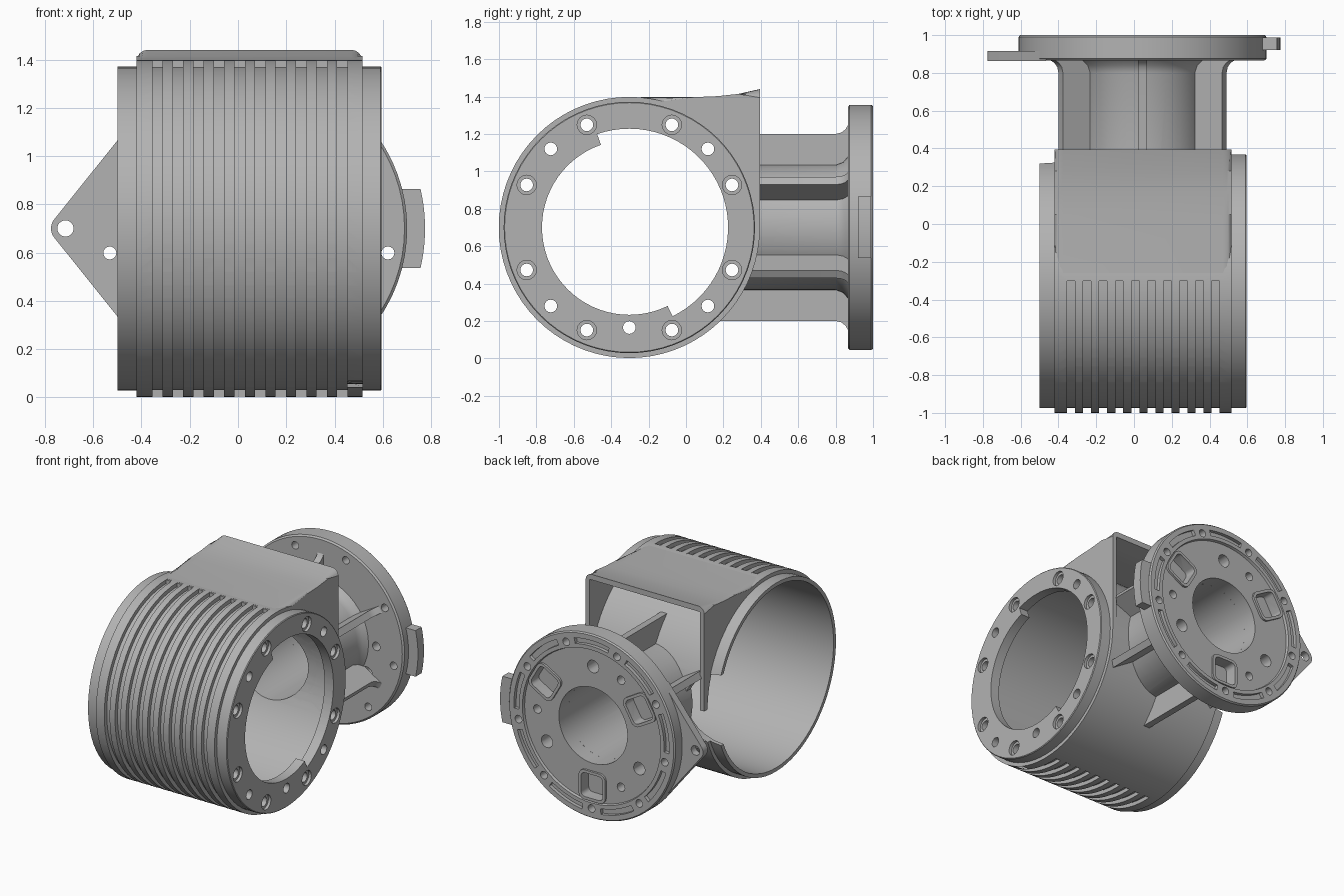
import bpy, bmesh, math
from math import cos, sin, radians, pi

if "Cube" in bpy.data.objects:
    bpy.data.objects.remove(bpy.data.objects["Cube"])

CX, CY, CZ = 0.045, -0.303, 0.70   # axis of the neck (x), barrel (y), both (z)
R, BORE, NECK_BORE = 0.698, 0.645, 0.27

metal = bpy.data.materials.new("cast grey metal")
metal.use_nodes = True
GREY = (0.45, 0.45, 0.45, 1)
metal.diffuse_color = GREY
metal.node_tree.nodes["Principled BSDF"].inputs["Base Color"].default_value = GREY


def place(axis, a, b, t):
    return (t, CY + a, CZ + b) if axis == 'x' else (CX + a, t, CZ + b)


def prism(bm, axis, pts, t0, t1):
    """Extrude a flat outline along an axis."""
    lo = [bm.verts.new(place(axis, a, b, t0)) for a, b in pts]
    hi = [bm.verts.new(place(axis, a, b, t1)) for a, b in pts]
    bm.faces.new(lo)
    bm.faces.new(hi)
    for i in range(len(pts)):
        j = (i + 1) % len(pts)
        bm.faces.new((lo[i], lo[j], hi[j], hi[i]))


def ring(bm, axis, prof, a0=0, a1=360, n=72):
    """Turn a closed (distance, radius) profile about an axis."""
    full = a1 - a0 == 360
    rows = []
    for i in range(n if full else n + 1):
        a = radians(a0 + (a1 - a0) * i / n)
        rows.append([bm.verts.new(place(axis, r * cos(a), r * sin(a), t)) for t, r in prof])
    for i in range(n):
        p, q = rows[i], rows[(i + 1) % len(rows)]
        for k in range(len(prof)):
            m = (k + 1) % len(prof)
            bm.faces.new((p[k], p[m], q[m], q[k]))
    if not full:
        bm.faces.new(rows[0])
        bm.faces.new(rows[-1])


def arc(a, b, r, n=16, start=0, end=None):
    """Circle, or an arc with both ends when end is given."""
    if end is None:
        return [(a + r * cos(2 * pi * i / n), b + r * sin(2 * pi * i / n)) for i in range(n)]
    return [(a + r * cos(radians(start + (end - start) * i / n)),
             b + r * sin(radians(start + (end - start) * i / n))) for i in range(n + 1)]


def polar(r, deg):
    return r * cos(radians(deg)), r * sin(radians(deg))


def turned(pts, deg):
    c, s = cos(radians(deg)), sin(radians(deg))
    return [(a * c - b * s, a * s + b * c) for a, b in pts]


def rounded(a, half, corner):
    k = half - corner
    return [p for sx, sy, s in ((1, 1, 0), (-1, 1, 90), (-1, -1, 180), (1, -1, 270))
            for p in arc(a + sx * k, sy * k, corner, 4, s, s + 90)]


def make(name, bm):
    bmesh.ops.recalc_face_normals(bm, faces=bm.faces)
    mesh = bpy.data.meshes.new(name)
    bm.to_mesh(mesh)
    bm.free()
    ob = bpy.data.objects.new(name, mesh)
    bpy.context.collection.objects.link(ob)
    mesh.materials.append(metal)
    return ob


def cut(ob, *cutters):
    for c in cutters:
        c.hide_render = True
        m = ob.modifiers.new("cut", 'BOOLEAN')
        m.operation, m.solver, m.object, m.use_self = 'DIFFERENCE', 'EXACT', c, True
    dg = bpy.context.evaluated_depsgraph_get()
    mesh = bpy.data.meshes.new_from_object(ob.evaluated_get(dg))
    ob.modifiers.clear()
    ob.data = mesh


# --- Cutters ---
bm = bmesh.new()
prism(bm, 'x', arc(0, 0, BORE, 72), -0.7, 0.53)
bore_cutter = make("bore_cutter", bm)

bm = bmesh.new()
prism(bm, 'y', arc(0, 0, NECK_BORE, 48), 0, 0.7)
neck_bore_cutter = make("neck_bore_cutter", bm)

bm = bmesh.new()           # cooling grooves round the front half
for i in range(10):
    x = -0.333 + 0.085 * i
    ring(bm, 'x', [(x - 0.021, 0.67), (x + 0.021, 0.67), (x + 0.021, 0.75), (x - 0.021, 0.75)],
         89, 273, 40)
groove_cutter = make("groove_cutter", bm)

bm = bmesh.new()           # wider half of the end-plate opening
ring(bm, 'x', [(0.5, 0.4), (0.7, 0.4), (0.7, 0.528), (0.5, 0.528)], -64, 109, 36)
step_cutter = make("step_cutter", bm)

bm = bmesh.new()           # bolt holes of the end plate
for i in range(16):
    if i not in (0, 4, 8, 12):
        prism(bm, 'x', arc(*polar(0.594, 22.5 * i), 0.034), 0.48, 0.7)
prism(bm, 'x', arc(0, -0.535, 0.034), 0.48, 0.7)
bolt_cutter = make("bolt_cutter", bm)

bm = bmesh.new()
for i in range(8):
    prism(bm, 'x', arc(*polar(0.594, 22.5 + 45 * i), 0.052), 0.575, 0.7)
counterbore_cutter = make("counterbore_cutter", bm)

bm = bmesh.new()           # notch in the open end, beside the neck
prism(bm, 'y', arc(-0.5 - CX, 0, 0.25, 24), 0.15, 0.5)
notch_cutter = make("notch_cutter", bm)

# --- Barrel ---
bm = bmesh.new()
ring(bm, 'x', [(-0.5, BORE), (-0.5, 0.672), (-0.42, 0.672), (-0.42, R), (0.515, R),
               (0.515, 0.672), (0.59, 0.672), (0.595, 0.667), (0.595, 0.467),
               (0.525, 0.467), (0.525, BORE)])
barrel = make("ribbed_barrel", bm)
cut(barrel, groove_cutter, step_cutter, bolt_cutter, counterbore_cutter,
    neck_bore_cutter, notch_cutter)

# --- Hood: hollow box on the upper back, open to the rear ---
bm = bmesh.new()
outer = [(-0.303, 1.396), (0.05, 1.397), (0.17, 1.402), (0.28, 1.414), (0.395, 1.44),
         (0.395, CZ), (-0.303, CZ)]
prism(bm, 'x', [(y - CY, z - CZ) for y, z in outer], -0.42, 0.515)
edges = [e for e in bm.edges if all(v.co.z > 1.39 for v in e.verts)
         and abs(e.verts[0].co.x - e.verts[1].co.x) < 0.01]
bmesh.ops.bevel(bm, geom=edges, offset=0.045, segments=4, profile=0.5, affect='EDGES')
hood = make("rear_hood", bm)
bm = bmesh.new()
inner = [(-0.25, 1.36), (0.2, 1.368), (0.3, 1.382), (0.45, 1.412), (0.45, 0.6), (-0.25, 0.6)]
prism(bm, 'x', [(y - CY, z - CZ) for y, z in inner], -0.388, 0.483)
hood_cutter = make("hood_cutter", bm)
bm = bmesh.new()
prism(bm, 'x', arc(0, 0, 0.66, 72), -0.7, 0.7)
hood_bore_cutter = make("hood_bore_cutter", bm)
cut(hood, hood_cutter, hood_bore_cutter)

# --- Neck tube with six ribs ---
bm = bmesh.new()
ring(bm, 'y', [(0.15, NECK_BORE), (0.15, 0.335), (0.80, 0.335), (0.84, 0.35),
               (0.875, 0.39), (0.875, NECK_BORE)], n=48)
neck = make("neck_tube", bm)
cut(neck, bore_cutter)

bm = bmesh.new()
for i in range(6):
    outline = [(0.3, -0.1), (0.5, -0.1), (0.5, 0.80), (0.507, 0.83), (0.525, 0.853),
               (0.555, 0.87), (0.3, 0.87)]
    sides = []
    for w in (-0.024, 0.024):
        sides.append([bm.verts.new(place('y', *turned([(r, w)], 30 + 60 * i)[0], y))
                      for r, y in outline])
    p, q = sides
    bm.faces.new(p)
    bm.faces.new(q)
    for k in range(len(p)):
        m = (k + 1) % len(p)
        bm.faces.new((p[k], p[m], q[m], q[k]))
ribs = make("neck_ribs", bm)
cut(ribs, bore_cutter)

# --- Mounting flange ---
bm = bmesh.new()
for i in range(9):         # rim holes
    prism(bm, 'y', arc(*polar(0.585, 40 * i - 10), 0.027), 0.8, 1.1)
for i in range(3):         # inner bolt holes
    prism(bm, 'y', arc(*polar(0.42, 90 + 120 * i), 0.045), 0.8, 1.1)
    prism(bm, 'y', arc(*polar(0.44, 120 * i), 0.03), 0.8, 1.1)
prism(bm, 'y', arc(-0.76, 0, 0.034), 0.8, 1.1)
hole_cutter = make("flange_hole_cutter", bm)
bm = bmesh.new()           # shallow slots between the rim holes
for i in range(9):
    ring(bm, 'y', [(0.975, 0.572), (1.1, 0.572), (1.1, 0.612), (0.975, 0.612)],
         40 * i - 3, 40 * i + 23, 8)
slot_cutter = make("slot_cutter", bm)
bm = bmesh.new()
for i in range(3):
    prism(bm, 'y', turned(rounded(0.43, 0.085, 0.03), 30 + 120 * i), 0.91, 1.1)
pocket_cutter = make("pocket_cutter", bm)

bm = bmesh.new()
ring(bm, 'y', [(0.865, NECK_BORE), (0.865, 0.645), (0.875, 0.656), (0.99, 0.656), (1.0, 0.648),
               (1.0, 0.545), (0.982, 0.54), (0.982, NECK_BORE)])
flange = make("mounting_flange", bm)
cut(flange, hole_cutter, slot_cutter, pocket_cutter)

bm = bmesh.new()
for i in range(3):
    prism(bm, 'y', turned(rounded(0.43, 0.105, 0.045), 30 + 120 * i), 0.97, 0.997)
rims = make("pocket_rims", bm)
cut(rims, pocket_cutter)

# --- Side tabs ---
bm = bmesh.new()
prism(bm, 'y', [polar(0.653, 141.5)] + arc(-0.76, 0, 0.06, 10, 141.5, 218.5)
      + [polar(0.653, 218.5)], 0.863, 0.915)
ear = make("right_ear", bm)
cut(ear, hole_cutter)

bm = bmesh.new()
prism(bm, 'y', arc(0, 0, 0.73, 10, -13, 13) + [(0.63, 0.164), (0.63, -0.164)], 0.92, 0.988)
tab = make("left_tab", bm)

for c in [o for o in bpy.data.objects if o.name.endswith("_cutter")]:
    bpy.data.objects.remove(c)

# --- Smooth shading with sharp edges kept ---
bpy.ops.object.select_all(action='DESELECT')
for ob in (barrel, hood, neck, ribs, flange, rims, ear, tab):
    ob.select_set(True)
bpy.context.view_layer.objects.active = barrel
bpy.ops.object.shade_smooth_by_angle(angle=radians(30))
